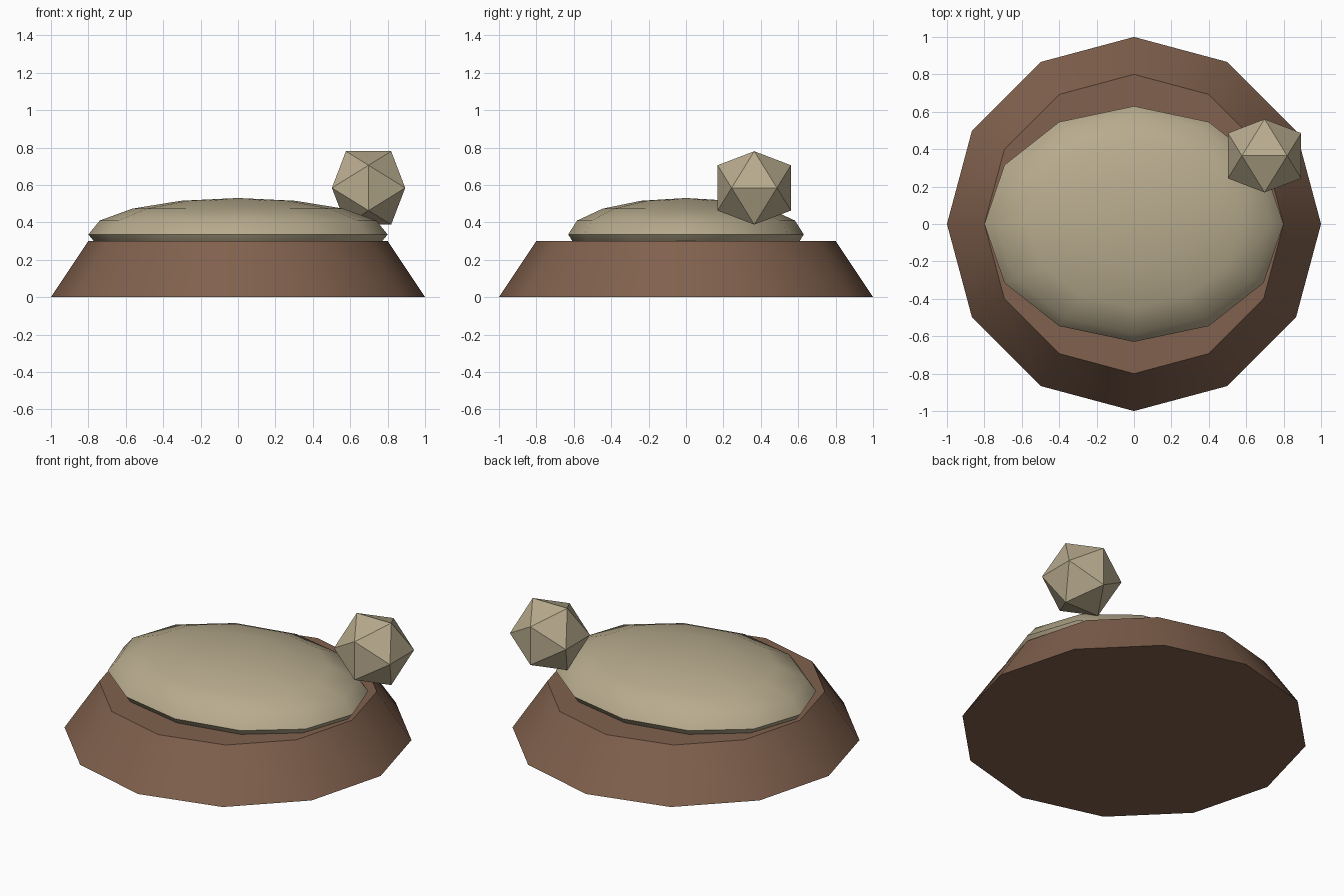
import bpy, bmesh, math

if "Cube" in bpy.data.objects:
    bpy.data.objects.remove(bpy.data.objects["Cube"])


def material(name, rgb):
    m = bpy.data.materials.new(name)
    m.diffuse_color = (*rgb, 1)
    m.use_nodes = True
    m.node_tree.nodes["Principled BSDF"].inputs["Base Color"].default_value = m.diffuse_color
    return m


def finish(name, mat, smooth_angle=None):
    ob = bpy.context.object
    ob.name = name
    ob.data.materials.append(mat)
    if smooth_angle:
        bpy.ops.object.shade_smooth_by_angle(angle=math.radians(smooth_angle))
    return ob


brown = material("brown", (0.22, 0.12, 0.075))
tan = material("tan", (0.48, 0.41, 0.27))

# Twelve-sided tapered base
bpy.ops.mesh.primitive_cone_add(vertices=12, radius1=1.0, radius2=0.8,
                                depth=0.3, location=(0, 0, 0.15))
finish("base", brown, 35)

# Flattened oval cushion sunk into the base
bpy.ops.mesh.primitive_uv_sphere_add(segments=12, ring_count=8, radius=1,
                                     location=(0, 0, 0.335))
bpy.context.object.scale = (0.8, 0.63, 0.195)
bpy.ops.object.transform_apply(location=False, rotation=False, scale=True)
finish("cushion", tan, 60)

# Faceted ball: icosahedron from three crossed golden rectangles
long_side = 0.196
short_side = long_side / ((1 + math.sqrt(5)) / 2)
bm = bmesh.new()
for s in (-short_side, short_side):
    for b in (-long_side, long_side):
        for co in ((s, 0, b), (b, s, 0), (0, b, s)):
            bm.verts.new(co)
bmesh.ops.convex_hull(bm, input=bm.verts[:])
bmesh.ops.recalc_face_normals(bm, faces=bm.faces[:])
mesh = bpy.data.meshes.new("ball")
bm.to_mesh(mesh)
bm.free()
ball = bpy.data.objects.new("ball", mesh)
ball.location = (0.698, 0.365, 0.584)
bpy.context.collection.objects.link(ball)
bpy.context.view_layer.objects.active = ball
finish("ball", tan)
